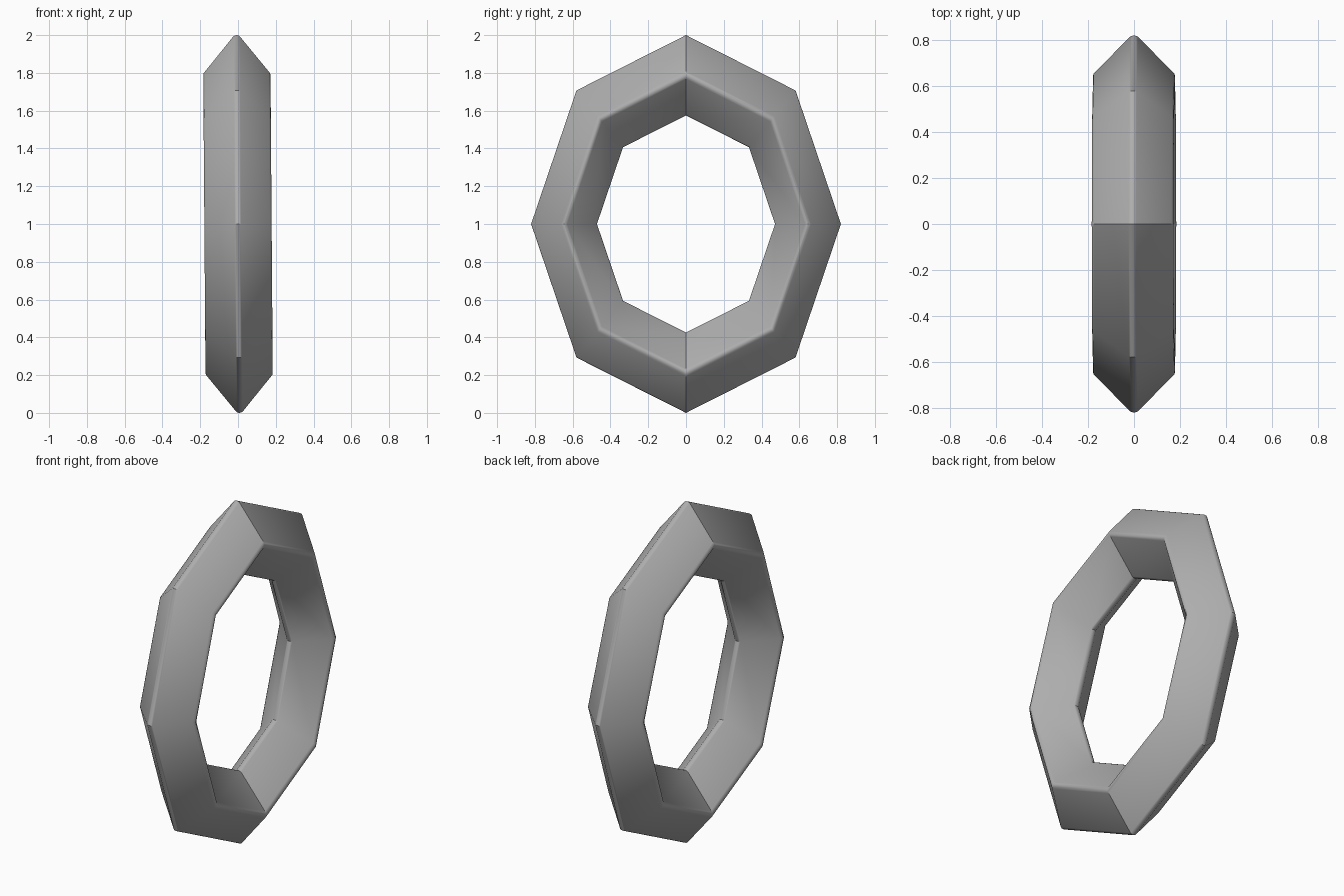
import bpy, bmesh, math

cube = bpy.data.objects.get("Cube")
if cube:
    bpy.data.objects.remove(cube, do_unlink=True)

SIDES = 8            # corners around the ring
STEPS = 4            # segments in each rounded edge
OUTER, INNER, HALF_WIDTH = 1.0, 0.575, 0.178
ROUND = 0.026        # radius of the rounded edges
Y_SCALE = 0.82       # the ring is narrower than tall
LEAN = -0.0075       # slight sideways lean with height

# Diamond cross-section with rounded corners, as (x, radius) points
mid = (OUTER + INNER) / 2
reach_r = (OUTER - INNER) / 2 - ROUND
reach_x = HALF_WIDTH - ROUND
face_angle = math.atan2(reach_x, reach_r)    # direction of the slanted faces' normals
profile = []
for k in range(4):
    direction = k * math.pi / 2
    cx, cr = reach_x * math.cos(direction), mid + reach_r * math.sin(direction)
    spread = face_angle if k % 2 == 0 else math.pi / 2 - face_angle
    spread = math.pi / 2 - spread
    for s in range(STEPS + 1):
        a = direction - spread + 2 * spread * s / STEPS
        profile.append((cx + ROUND * math.cos(a), cr + ROUND * math.sin(a)))

# Sweep the section around the ring
bm = bmesh.new()
rings = []
for i in range(SIDES):
    t = 2 * math.pi * i / SIDES
    ring = []
    for x, r in profile:
        z = r * math.cos(t)
        ring.append(bm.verts.new((x + LEAN * z, r * math.sin(t) * Y_SCALE, z + 1)))
    rings.append(ring)
n = len(profile)
for i in range(SIDES):
    a, b = rings[i], rings[(i + 1) % SIDES]
    for j in range(n):
        k = (j + 1) % n
        bm.faces.new((a[j], a[k], b[k], b[j]))
bmesh.ops.recalc_face_normals(bm, faces=bm.faces)
mesh = bpy.data.meshes.new("chain_ring")
bm.to_mesh(mesh)
bm.free()

ring_obj = bpy.data.objects.new("chain_ring", mesh)
bpy.context.collection.objects.link(ring_obj)

# Plain grey metal colour
grey = bpy.data.materials.new("grey")
grey.use_nodes = True
colour = (0.42, 0.42, 0.42, 1)
grey.diffuse_color = colour
grey.node_tree.nodes["Principled BSDF"].inputs["Base Color"].default_value = colour
mesh.materials.append(grey)

# Smooth rounded edges, crisp joints
bpy.ops.object.select_all(action="DESELECT")
ring_obj.select_set(True)
bpy.context.view_layer.objects.active = ring_obj
bpy.ops.object.shade_smooth_by_angle(angle=math.radians(32))
